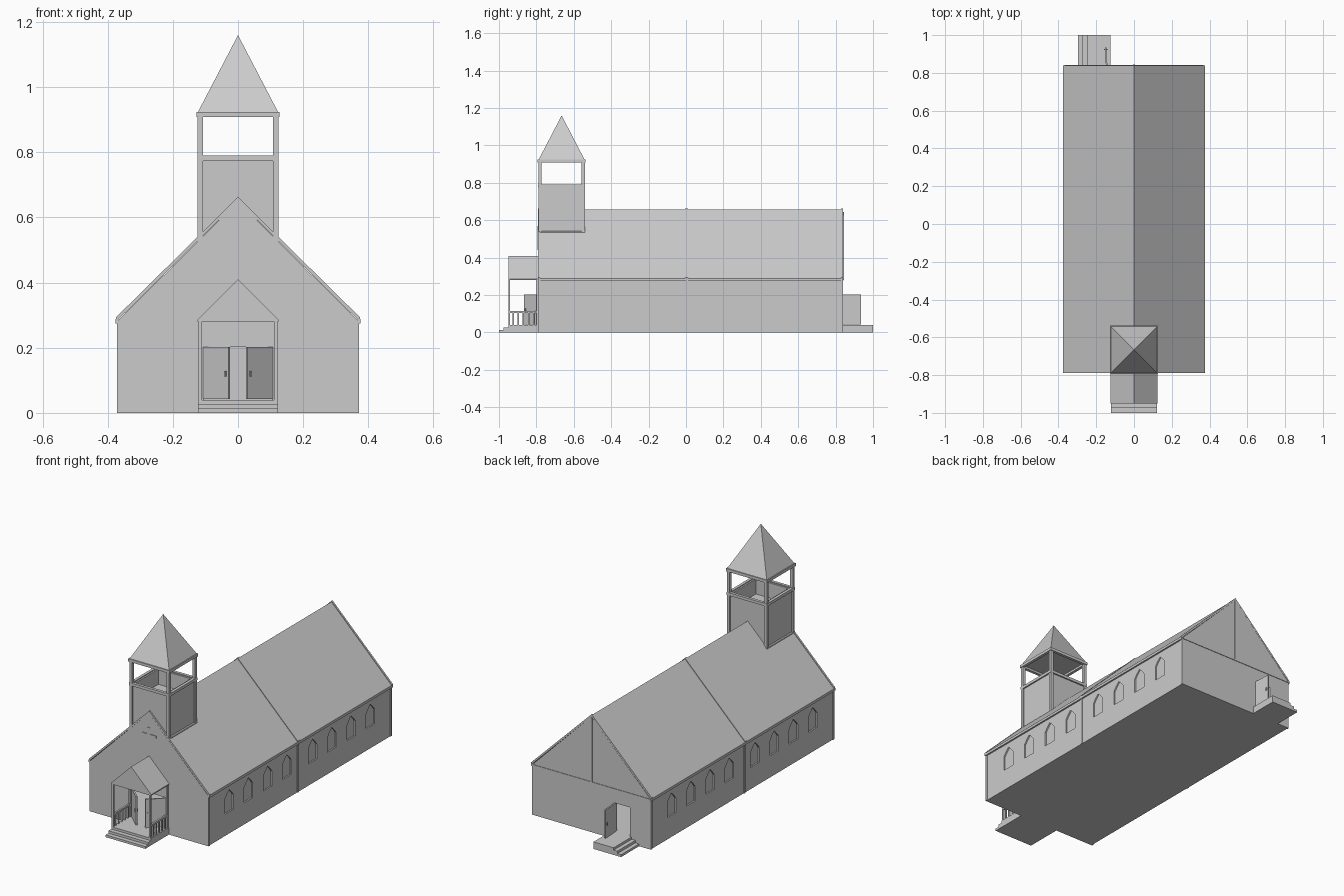
import bpy, bmesh
from math import radians, sqrt
from mathutils import Vector, Matrix

if "Cube" in bpy.data.objects:
    bpy.data.objects.remove(bpy.data.objects["Cube"])

GREY = (0.6, 0.6, 0.6, 1)
plaster = bpy.data.materials.new("plain_grey")
plaster.use_nodes = True
plaster.diffuse_color = GREY
plaster.node_tree.nodes["Principled BSDF"].inputs["Base Color"].default_value = GREY


def finish(name, bm):
    bmesh.ops.recalc_face_normals(bm, faces=bm.faces)
    mesh = bpy.data.meshes.new(name)
    bm.to_mesh(mesh)
    bm.free()
    mesh.materials.append(plaster)
    ob = bpy.data.objects.new(name, mesh)
    bpy.context.scene.collection.objects.link(ob)
    return ob


def add_prism(bm, pts, axis, a, b):
    """Extrude a 2D profile from a to b along an axis."""
    place = {"x": lambda u, v: (a, u, v), "y": lambda u, v: (u, a, v),
             "z": lambda u, v: (u, v, a)}[axis]
    face = bm.faces.new([bm.verts.new(place(u, v)) for u, v in pts])
    step = Vector([(b - a) if axis == c else 0 for c in "xyz"])
    out = bmesh.ops.extrude_face_region(bm, geom=[face])["geom"]
    # The start cap is kept by extrude_face_region only when needed
    moved = [g for g in out if isinstance(g, bmesh.types.BMVert)]
    bmesh.ops.translate(bm, verts=moved, vec=step)
    bmesh.ops.holes_fill(bm, edges=bm.edges, sides=0)


def prism(name, pts, axis, a, b):
    bm = bmesh.new()
    add_prism(bm, pts, axis, a, b)
    return finish(name, bm)


def boxes(name, items):
    """One object made of boxes (x0, x1, y0, y1, z0, z1)."""
    bm = bmesh.new()
    for x0, x1, y0, y1, z0, z1 in items:
        m = Matrix.Translation(((x0 + x1) / 2, (y0 + y1) / 2, (z0 + z1) / 2))
        bmesh.ops.create_cube(bm, size=1, matrix=m @ Matrix.Diagonal((x1 - x0, y1 - y0, z1 - z0, 1)))
    return finish(name, bm)


def cut(target, cutters):
    for c in cutters:
        mod = target.modifiers.new("cut", "BOOLEAN")
        mod.operation, mod.solver, mod.object = "DIFFERENCE", "EXACT", c
        c.hide_render = True
    deps = bpy.context.evaluated_depsgraph_get()
    mesh = bpy.data.meshes.new_from_object(target.evaluated_get(deps))
    target.modifiers.clear()
    target.data = mesh
    for c in cutters:
        bpy.data.objects.remove(c)


def gable(w, base, eave, ridge):
    return [(-w, base), (w, base), (w, eave), (0, ridge), (-w, eave)]


FRONT, BACK, WALL = -0.79, 0.84, 0.367
EAVE, RIDGE = 0.284, 0.65
LENGTH = BACK - FRONT

# Nave: hollow gabled hall with door openings and shallow arched windows
nave = prism("nave_walls", gable(WALL, 0, EAVE, RIDGE), "y", FRONT, BACK)
hollow = prism("hollow", gable(WALL - 0.02, 0.04, EAVE - 0.012, RIDGE - 0.032), "y",
               FRONT + 0.02, BACK - 0.02)
front_gap = boxes("front_gap", [(-0.105, 0.105, FRONT - 0.05, FRONT + 0.06, 0.04, 0.203)])
back_gap = boxes("back_gap", [(-0.24, -0.145, BACK - 0.06, BACK + 0.05, 0.04, 0.203)])
fractions = (0.115, 0.22, 0.325, 0.43)
window_y = [FRONT + LENGTH * g for f in fractions for g in (f, 1 - f)]


def arch(y, r):
    return [(y - r, 0.16 - r), (y + r, 0.16 - r), (y + r, 0.205), (y + r * 0.6, 0.225),
            (y, 0.21 + r), (y - r * 0.6, 0.225), (y - r, 0.205)]


bm = bmesh.new()
for y in window_y:
    for s in (-1, 1):
        add_prism(bm, arch(y, 0.038), "x", s * (WALL - 0.008), s * (WALL + 0.02))
recesses = finish("window_recesses", bm)
cut(nave, [hollow, front_gap, back_gap, recesses])

# Roof slabs lying on the gable, both sides in one profile
slab = [(-0.375, 0.279), (-0.375, 0.288), (0, 0.658), (0.375, 0.288), (0.375, 0.279), (0, 0.65)]
prism("roof", slab, "y", FRONT, BACK)
seam = [(-0.375, 0.288), (-0.375, 0.293), (0, 0.663), (0.375, 0.293), (0.375, 0.288), (0, 0.658)]
prism("roof_seam", seam, "y", -0.005, 0.01)
for name, y in (("front_roof_edge", FRONT), ("back_roof_edge", BACK - 0.01)):
    prism(name, seam, "y", y, y + 0.01)

# Gutters, wall strips and back gable strips
trim = []
for s in (-1, 1):
    a, b = sorted((s * WALL, s * (WALL + 0.009)))
    trim.append((a, b, FRONT, BACK, 0.274, 0.288))
    a, b = sorted((s * WALL, s * (WALL + 0.004)))
    for y in (FRONT, 0, BACK - 0.012):
        trim.append((a, b, y, y + 0.012, 0, 0.274))
boxes("gutters_and_wall_strips", trim)
boxes("back_gable_strips", [(-0.005, 0.005, BACK, BACK + 0.004, 0.28, 0.645),
                            (-WALL, WALL, BACK, BACK + 0.003, 0.278, 0.284)])

# Cross plate on the front gable
boxes("cross", [(-0.007, 0.007, FRONT - 0.004, FRONT + 0.002, 0.44, 0.57),
                (-0.045, 0.045, FRONT - 0.004, FRONT + 0.002, 0.52, 0.534)])

# Tower: open-topped box, corner posts, bands and pyramid spire
T, TY = 0.125, -0.665
tower = boxes("tower_walls", [(-0.117, 0.117, TY - 0.117, TY + 0.117, 0.525, 0.785)])
cut(tower, [boxes("well", [(-0.1, 0.1, TY - 0.1, TY + 0.1, 0.70, 0.9)])])
posts = []
for sx in (-1, 1):
    for sy in (-1, 1):
        x, y = sx * 0.1155, TY + sy * 0.1155
        posts.append((x - 0.0085, x + 0.0085, y - 0.0085, y + 0.0085, 0.525, 0.915))
boxes("tower_posts", posts)


def ring(name, z0, z1, w=0.016, r=T):
    boxes(name, [(-r, r, TY - r, TY - r + w, z0, z1), (-r, r, TY + r - w, TY + r, z0, z1),
                 (-r, -r + w, TY - r, TY + r, z0, z1), (r - w, r, TY - r, TY + r, z0, z1)])


ring("tower_base_band", 0.525, 0.538)
ring("belfry_sill", 0.774, 0.79)
ring("belfry_top_band", 0.908, 0.924, r=0.128)
bm = bmesh.new()
bmesh.ops.create_cone(bm, cap_ends=True, segments=4, radius1=T * sqrt(2), radius2=0, depth=0.24,
                      matrix=Matrix.Translation((0, TY, 1.04)) @ Matrix.Rotation(radians(45), 4, "Z"))
finish("spire", bm)

# Porch: platform, steps, posts, railings and gabled roof
P = -0.95
boxes("porch_platform", [(-0.123, 0.123, P, FRONT, 0, 0.04)])
boxes("porch_steps", [(-0.123, 0.123, -0.975, P, 0, 0.027), (-0.123, 0.123, -1.0, -0.975, 0, 0.013)])
prism("porch_roof", [(-0.125, 0.28), (0.125, 0.28), (0.125, 0.286), (0, 0.41), (-0.125, 0.286)],
      "y", P, FRONT)
rails, columns = [], []
for s in (-1, 1):
    x = s * 0.116
    columns += [(x - 0.005, x + 0.005, y, y + 0.01, 0.04, 0.28) for y in (P, FRONT - 0.01)]
    rails.append((x - 0.005, x + 0.005, P, FRONT, 0.104, 0.114))
    for i in range(1, 6):
        y = P + i * 0.027
        rails.append((x - 0.004, x + 0.004, y - 0.004, y + 0.004, 0.04, 0.106))
boxes("porch_columns", columns)
boxes("porch_railings", rails)


# Doors: a leaf and handle hinged at the origin, then swung open
def door(name, hinge, angle, width, side):
    ob = boxes(name, [(0, width, -0.004, 0.004, 0.042, 0.202),
                      (width - 0.014, width - 0.008, -0.009, 0.009, 0.112, 0.128)])
    ob.location = (hinge[0], hinge[1], 0)
    ob.rotation_euler.z = radians(angle)


door("front_door_right", (-0.105, FRONT), -43, 0.107, -1)
door("front_door_left", (0.105, FRONT), 180 + 43, 0.107, 1)
door("back_door", (-0.145, BACK), 93, 0.095, 1)

# Back landing with side steps
boxes("back_landing", [(-0.25, -0.125, BACK, 1.0, 0, 0.04)])
boxes("back_steps", [(-0.273, -0.25, BACK, 1.0, 0, 0.027), (-0.296, -0.273, BACK, 1.0, 0, 0.013)])
